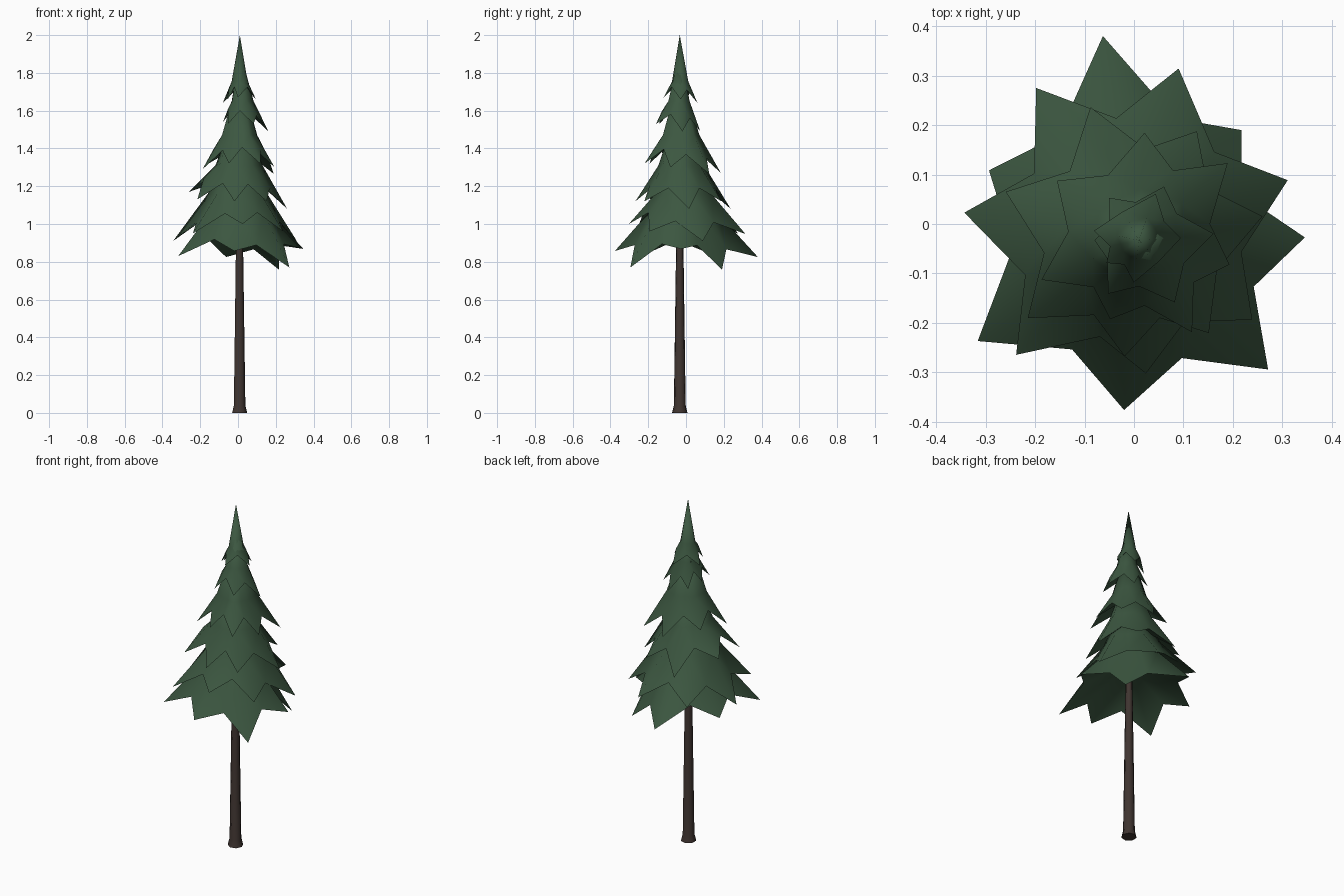
import bpy, bmesh, math

if "Cube" in bpy.data.objects:
    bpy.data.objects.remove(bpy.data.objects["Cube"])

CX, CY = 0.010, -0.033          # trunk axis


def material(name, rgb):
    m = bpy.data.materials.new(name)
    m.diffuse_color = (*rgb, 1)
    m.use_nodes = True
    m.node_tree.nodes["Principled BSDF"].inputs["Base Color"].default_value = m.diffuse_color
    return m


GREEN = material("needles", (0.045, 0.095, 0.052))
BROWN = material("bark", (0.05, 0.035, 0.03))


def finish(name, bm, mat, angle):
    me = bpy.data.meshes.new(name)
    bmesh.ops.recalc_face_normals(bm, faces=bm.faces[:])
    bm.to_mesh(me)
    bm.free()
    me.materials.append(mat)
    ob = bpy.data.objects.new(name, me)
    bpy.context.collection.objects.link(ob)
    bpy.ops.object.select_all(action='DESELECT')
    ob.select_set(True)
    bpy.context.view_layer.objects.active = ob
    bpy.ops.object.shade_smooth_by_angle(angle=math.radians(angle))


def bough_layer(name, tips, apex_z, mid_z, notch_rise, notch=0.69):
    """Drooping star-shaped skirt: apex, middle ring, jagged rim, hollow underside.
    tips are (angle in degrees, radius, z), counter-clockwise."""
    rim, mid = [], []
    n = len(tips)
    for i, (a, r, z) in enumerate(tips):
        b, s, w = tips[(i + 1) % n]
        if b < a:
            b += 360
        rn = (r + s) / 2
        rim += [(a, r, z), ((a + b) / 2, rn * notch, (z + w) / 2 + notch_rise)]
        mid += [(a, r * 0.48, mid_z), ((a + b) / 2, rn * 0.44, mid_z)]
    bm = bmesh.new()

    def ring(pts):
        return [bm.verts.new((CX + r * math.cos(math.radians(a)),
                              CY + r * math.sin(math.radians(a)), z)) for a, r, z in pts]
    rim, mid = ring(rim), ring(mid)
    apex = bm.verts.new((CX, CY, apex_z))
    under = bm.verts.new((CX, CY, mid_z))
    k = len(rim)
    for i in range(k):
        j = (i + 1) % k
        bm.faces.new((apex, mid[i], mid[j]))
        bm.faces.new((under, rim[j], rim[i]))
        # split each panel so that the tips stay creased
        if i % 2 == 0:
            bm.faces.new((mid[i], rim[i], rim[j]))
            bm.faces.new((mid[i], rim[j], mid[j]))
        else:
            bm.faces.new((mid[i], rim[i], mid[j]))
            bm.faces.new((rim[i], rim[j], mid[j]))
    finish(name, bm, GREEN, 75)


# Bough layers, bottom to top
bough_layer("boughs_1", [(1, .336, .868), (47, .305, .757), (100, .42, .825), (155, .335, .85),
                         (212, .385, .83), (265, .345, .857), (315, .37, .77)], 1.35, 1.06, .075, .71)
bough_layer("boughs_2", [(22, .325, .91), (77, .357, .947), (124, .372, .95), (171, .358, .91),
                         (223, .34, .95), (273, .27, 1.0), (325, .28, .96)], 1.5, 1.16, .08)
bough_layer("boughs_3", [(11, .255, 1.08), (62, .25, 1.12), (110, .287, 1.08), (160, .287, 1.17),
                         (215, .275, 1.13), (263, .237, 1.12), (307, .235, 1.12)], 1.65, 1.31, .09)
bough_layer("boughs_4", [(41, .238, 1.265), (87, .218, 1.27), (144, .205, 1.32), (202, .213, 1.29),
                         (250, .17, 1.32), (300, .215, 1.32), (345, .19, 1.3)], 1.8, 1.47, .085)
bough_layer("boughs_5", [(5, .152, 1.49), (65, .12, 1.49), (125, .105, 1.52), (180, .09, 1.54),
                         (240, .125, 1.53), (300, .145, 1.53)], 1.92, 1.65, .07)
bough_layer("boughs_top", [(3, .085, 1.66), (70, .1, 1.64), (168, .093, 1.64),
                           (215, .08, 1.66), (263, .086, 1.67)], 2.0, 1.755, .06)

# Trunk with a flared foot
bm = bmesh.new()
rings = []
N = 7
for r, z in [(.042, 0), (.032, .04), (.02, .88), (.014, 1.3)]:
    rings.append([bm.verts.new((CX - .003 + r * math.cos(math.tau * i / N),
                                CY + r * math.sin(math.tau * i / N), z)) for i in range(N)])
for lo, hi in zip(rings, rings[1:]):
    for i in range(N):
        j = (i + 1) % N
        bm.faces.new((lo[i], lo[j], hi[j], hi[i]))
bm.faces.new(rings[0][::-1])
bm.faces.new(rings[-1])
finish("trunk", bm, BROWN, 60)
